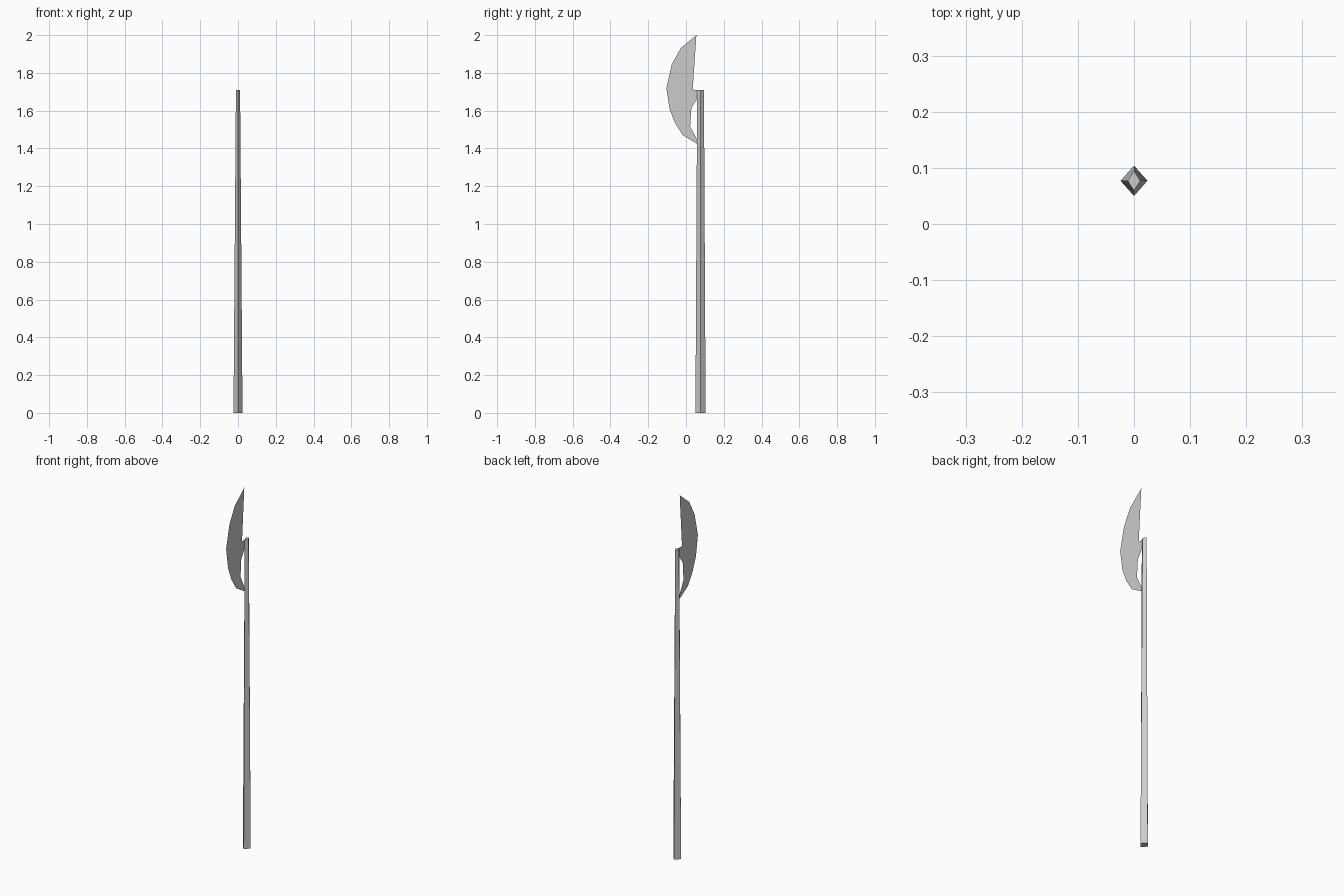
import bpy, bmesh

if "Cube" in bpy.data.objects:
    bpy.data.objects.remove(bpy.data.objects["Cube"])

SHAFT_Y, SHAFT_TOP = 0.077, 1.71


def add_object(name, bm):
    mesh = bpy.data.meshes.new(name)
    bm.to_mesh(mesh)
    bm.free()
    obj = bpy.data.objects.new(name, mesh)
    bpy.context.collection.objects.link(obj)
    return obj


# Shaft: four-sided diamond pole, tapering to a narrower diamond at the top
bm = bmesh.new()


def diamond(rx, ry, z):
    return [bm.verts.new((x * rx, SHAFT_Y + y * ry, z))
            for x, y in ((1, 0), (0, 1), (-1, 0), (0, -1))]


bottom = diamond(0.024, 0.027, 0)
top = diamond(0.011, 0.018, SHAFT_TOP)
for i in range(4):
    j = (i + 1) % 4
    bm.faces.new((bottom[i], bottom[j], top[j], top[i]))
bm.faces.new(top)
bm.faces.new(bottom[::-1])
add_object("shaft", bm)

# Blade: flat crescent sheet in the y-z plane, joined to the shaft by a neck
# and by its lower horn
outer_edge = [(0.055, 2.0), (-0.028, 1.931), (-0.075, 1.846), (-0.104, 1.72),
              (-0.087, 1.608), (-0.058, 1.534), (-0.017, 1.47), (0.058, 1.425)]
lower_hollow = [(0.058, 1.447), (0.022, 1.518), (0.002, 1.576), (-0.003, 1.62),
                (0.004, 1.641), (0.042, 1.661), (0.059, 1.661)]
upper_hollow = [(0.06, 1.71), (0.036, 1.711), (0.008, 1.722), (-0.013, 1.757),
                (-0.017, 1.83), (0.008, 1.91)]
bm = bmesh.new()
bm.faces.new([bm.verts.new((0, y, z))
              for y, z in outer_edge + lower_hollow + upper_hollow])
bmesh.ops.triangulate(bm, faces=bm.faces[:])
add_object("blade", bm)
